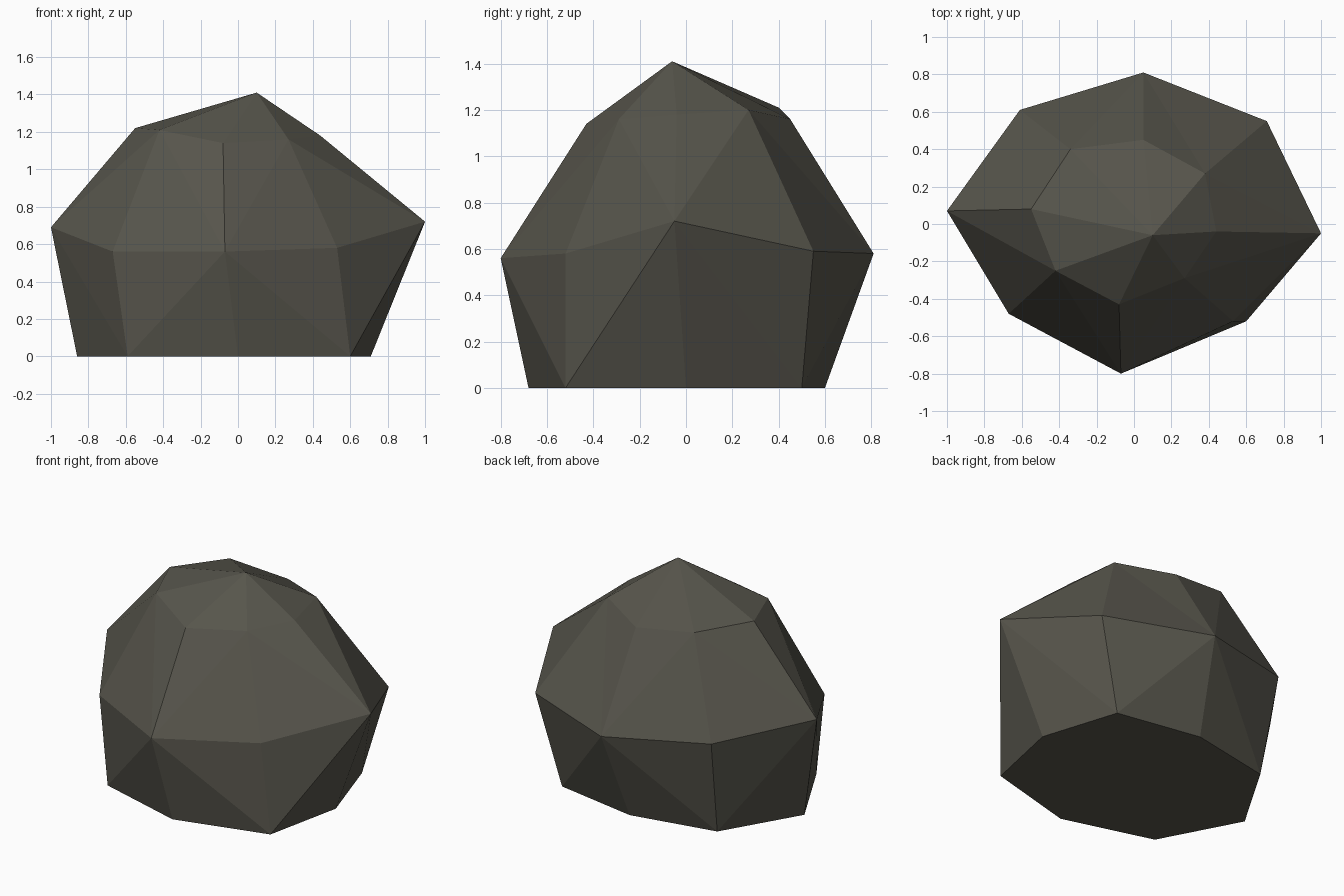
import bpy, bmesh

if "Cube" in bpy.data.objects:
    bpy.data.objects.remove(bpy.data.objects["Cube"])

# Rings of eight corners, listed E, NE, N, NW, W, SW, S, SE
BASE = [(.71, 0, 0), (.55, .5, 0), (-.01, .6, 0), (-.57, .49, 0),
        (-.86, 0, 0), (-.59, -.51, 0), (0, -.68, 0), (.6, -.52, 0)]
WAIST = [(1, -.05, .72), (.71, .55, .59), (.05, .81, .58), (-.61, .61, .63),
         (-1, .07, .69), (-.67, -.48, .56), (-.07, -.8, .56), (.53, -.52, .58)]
SHOULDER = [(.44, -.04, 1.18), (.38, .27, 1.2), (.05, .45, 1.16), (-.34, .4, 1.21),
            (-.55, .08, 1.22), (-.42, -.25, 1.21), (-.08, -.43, 1.14), (.27, -.29, 1.16)]
PEAK = (.1, -.06, 1.41)

bm = bmesh.new()
base, waist, shoulder = [[bm.verts.new(p) for p in ring]
                         for ring in (BASE, WAIST, SHOULDER)]
peak = bm.verts.new(PEAK)


def facet_band(mid, other):
    """Triangles between two rings; even mid corners fan out to odd corners."""
    for i in range(8):
        j = (i + 1) % 8
        even, odd = (i, j) if i % 2 == 0 else (j, i)
        bm.faces.new((mid[even], mid[odd], other[odd]))
        bm.faces.new((mid[even], other[odd], other[even]))


# Sides, crown and flat underside
facet_band(waist, base)
facet_band(waist, shoulder)
for i in range(8):
    bm.faces.new((shoulder[i], shoulder[(i + 1) % 8], peak))
bm.faces.new(base[::-1])
bmesh.ops.recalc_face_normals(bm, faces=bm.faces)

mesh = bpy.data.meshes.new("rock")
bm.to_mesh(mesh)
bm.free()

# Dark stone colour
stone = bpy.data.materials.new("dark_stone")
stone.diffuse_color = (.095, .091, .072, 1)
stone.use_nodes = True
stone.node_tree.nodes["Principled BSDF"].inputs["Base Color"].default_value = stone.diffuse_color
mesh.materials.append(stone)

rock = bpy.data.objects.new("rock", mesh)
bpy.context.collection.objects.link(rock)
